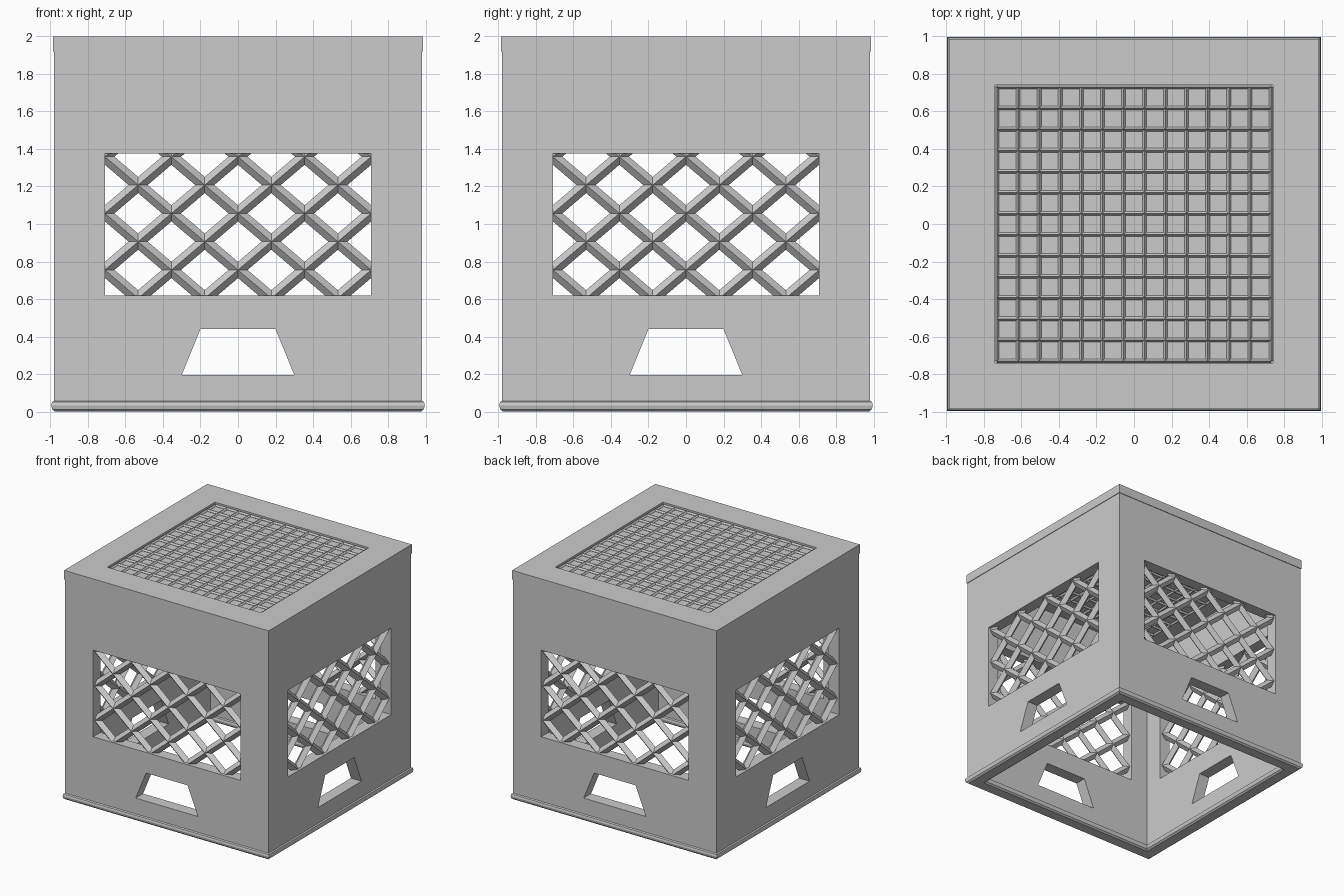
import bpy, bmesh, math
from mathutils import Vector, Matrix

if "Cube" in bpy.data.objects:
    bpy.data.objects.remove(bpy.data.objects["Cube"])

OUT, INN = 0.982, 0.88        # outer and inner wall faces
WX, WZ0, WZ1 = 0.71, 0.62, 1.375   # window
CEIL = 1.90


def make_object(name, bm):
    bmesh.ops.recalc_face_normals(bm, faces=bm.faces)
    me = bpy.data.meshes.new(name)
    bm.to_mesh(me)
    bm.free()
    ob = bpy.data.objects.new(name, me)
    bpy.context.collection.objects.link(ob)
    return ob


def prism(bm, profile, y0, y1):
    """Extrude an (x, z) outline along y."""
    f = bm.faces.new([bm.verts.new((x, y0, z)) for x, z in profile])
    r = bmesh.ops.extrude_face_region(bm, geom=[f])
    vs = [v for v in r["geom"] if isinstance(v, bmesh.types.BMVert)]
    bmesh.ops.translate(bm, verts=vs, vec=(0, y1 - y0, 0))


def block(name, h, z0, z1):
    bm = bmesh.new()
    prism(bm, [(-h, z0), (h, z0), (h, z1), (-h, z1)], -h, h)
    return make_object(name, bm)


def cut(target, cutter):
    cutter.hide_render = True
    m = target.modifiers.new("cut", "BOOLEAN")
    m.operation, m.solver, m.object = "DIFFERENCE", "EXACT", cutter
    bpy.context.view_layer.objects.active = target
    bpy.ops.object.modifier_apply(modifier=m.name)
    bpy.data.objects.remove(cutter)


def square_ring(name, profile):
    """Sweep a closed (half width, z) profile around a square."""
    bm = bmesh.new()
    loops = [[bm.verts.new((sx * r, sy * r, z)) for r, z in profile]
             for sx, sy in ((1, 1), (-1, 1), (-1, -1), (1, -1))]
    n = len(profile)
    for i in range(4):
        a, b = loops[i], loops[(i + 1) % 4]
        for j in range(n):
            k = (j + 1) % n
            bm.faces.new((a[j], a[k], b[k], b[j]))
    return make_object(name, bm)


def diamond_bar(bm, p, q, normal, half_w, half_d):
    """Four-sided bar whose ridge points along the panel normal."""
    p, q, n = Vector(p), Vector(q), Vector(normal)
    s = (q - p).normalized().cross(n)
    offs = (s * half_w, n * half_d, -s * half_w, -n * half_d)
    a = [bm.verts.new(p + o) for o in offs]
    b = [bm.verts.new(q + o) for o in offs]
    for i in range(4):
        j = (i + 1) % 4
        bm.faces.new((a[i], a[j], b[j], b[i]))
    bm.faces.new(a[::-1])
    bm.faces.new(b)


# crate shell, open at the bottom
shell = block("crate_shell", OUT, 0.03, 2.0)
cut(shell, block("inside_cutter", INN, -0.1, CEIL))

# windows and handle holes through both pairs of walls
window = [(-WX, WZ0), (WX, WZ0), (WX, WZ1), (-WX, WZ1)]
handle = [(-0.30, 0.195), (0.30, 0.195), (0.20, 0.44), (-0.20, 0.44)]
for outline in (window, handle):
    for turn in (0, math.pi / 2):
        bm = bmesh.new()
        prism(bm, outline, -1.2, 1.2)
        bm.transform(Matrix.Rotation(turn, 4, "Z"))
        cut(shell, make_object("hole_cutter", bm))

# shallow recess for the top grid
cut(shell, block("recess_cutter", 0.742, 1.975, 2.1))

# slightly proud band around the top
square_ring("top_band", [(0.95, 1.92), (0.987, 1.92), (0.987, 2.0), (0.95, 2.0)])

# rounded bead around the open bottom
square_ring("bottom_bead", [
    (0.980, 0.058), (0.992, 0.050), (0.996, 0.032), (0.991, 0.012), (0.976, 0),
    (0.886, 0), (0.871, 0.012), (0.866, 0.032), (0.870, 0.050), (0.882, 0.058)])

# diagonal lattice in the four windows
DX, DZ, ZC = 0.1775, 0.151, 1.057
slope, margin, y = DZ / DX, 0.025, -0.931
for i, side in enumerate(("front", "right", "back", "left")):
    bm = bmesh.new()
    for sgn in (1, -1):
        for k in range(-4, 5):
            c = ZC + 2 * DZ * k
            xs = sorted(((WZ0 - margin - c) / (sgn * slope),
                         (WZ1 + margin - c) / (sgn * slope)))
            x0, x1 = max(xs[0], -WX - margin), min(xs[1], WX + margin)
            if x1 - x0 > 0.05:
                diamond_bar(bm, (x0, y, c + sgn * slope * x0),
                            (x1, y, c + sgn * slope * x1), (0, 1, 0), 0.033, 0.033)
    bm.transform(Matrix.Rotation(i * math.pi / 2, 4, "Z"))
    make_object(side + "_lattice", bm)

# square rib grid on the top and under the ceiling
G, N = 0.73, 13
for name, z in (("top_grid", 1.978), ("ceiling_grid", CEIL)):
    bm = bmesh.new()
    for i in range(N + 1):
        t = -G + 2 * G * i / N
        diamond_bar(bm, (t, -G, z), (t, G, z), (0, 0, 1), 0.011, 0.014)
        diamond_bar(bm, (-G, t, z), (G, t, z), (0, 0, 1), 0.011, 0.014)
    make_object(name, bm)
